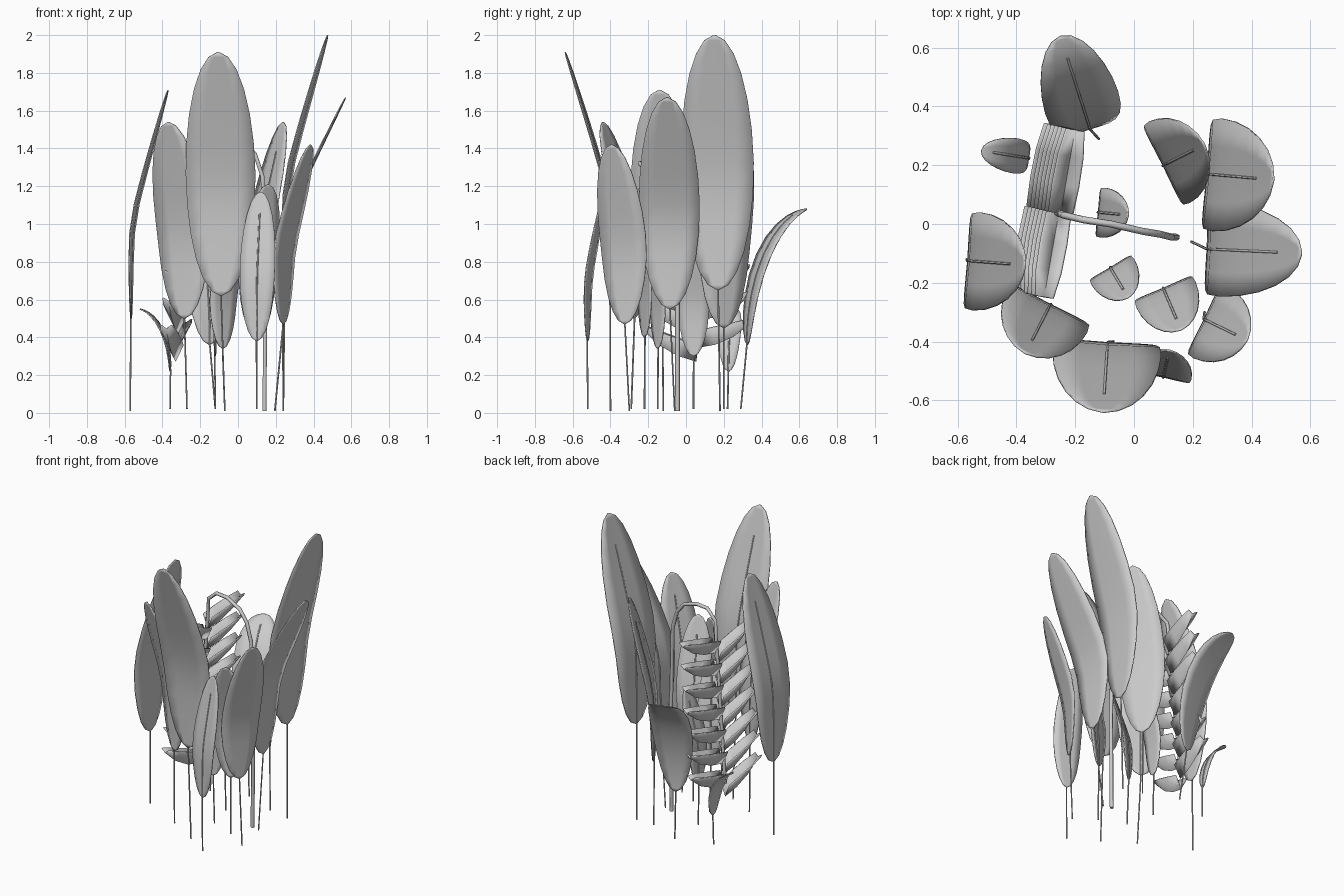
import bpy, math
from mathutils import Vector

if "Cube" in bpy.data.objects:
    bpy.data.objects.remove(bpy.data.objects["Cube"])


def mesh_object(name, verts, faces, thick, angle=40):
    me = bpy.data.meshes.new(name)
    me.from_pydata([tuple(v) for v in verts], [], faces)
    ob = bpy.data.objects.new(name, me)
    bpy.context.collection.objects.link(ob)
    mod = ob.modifiers.new("thickness", 'SOLIDIFY')
    mod.thickness = thick
    mod.offset = 0
    bpy.ops.object.select_all(action='DESELECT')
    ob.select_set(True)
    bpy.context.view_layer.objects.active = ob
    bpy.ops.object.shade_smooth_by_angle(angle=math.radians(angle))
    return ob


def tube(name, points, radius):
    cu = bpy.data.curves.new(name, 'CURVE')
    cu.dimensions = '3D'
    cu.bevel_depth = radius
    cu.bevel_resolution = 1
    cu.use_fill_caps = True
    sp = cu.splines.new('POLY')
    sp.points.add(len(points) - 1)
    for p, co in zip(sp.points, points):
        p.co = (*co, 1)
    ob = bpy.data.objects.new(name, cu)
    bpy.context.collection.objects.link(ob)
    return ob


def bend(s):
    # upright lower half, then a soft kink into a straight lean
    g = lambda u: (u + math.sqrt(u * u + 0.008)) / 2
    return (g(s - 0.42) - g(-0.42)) / (g(0.58) - g(-0.42))


def leaf(i, foot, low, tip, width, arc):
    foot, low, tip = Vector(foot), Vector(low), Vector(tip)
    lean = Vector((tip.x - low.x, tip.y - low.y, 0))
    out = lean.normalized()
    side = Vector((-out.y, out.x, 0))

    def spine(s):
        if arc:
            a = s * math.pi / 2
            h = 0.8 * math.sin(a) + 0.2 * s
            k = 0.85 * (1 - math.cos(a)) + 0.15 * s * s
        else:
            h, k = s, bend(s)
        return low + lean * k + Vector((0, 0, (tip.z - low.z) * h))

    n, across = 12, (-1, -0.5, 0, 0.5, 1)
    verts, faces = [], []
    for r in range(n + 1):
        s = (1 - math.cos(math.pi * (r + 0.12) / (n + 0.24))) / 2
        half = width / 2 * math.sqrt(max(0, 1 - (2 * s - 1) ** 2))
        for v in across:
            verts.append(spine(s) + side * half * v - out * 0.02 * half * abs(v))
    for r in range(n):
        for c in range(4):
            a = r * 5 + c
            faces.append((a, a + 1, a + 6, a + 5))
    mesh_object(f"leaf_blade_{i}", verts, faces, 0.006)
    # stalk running on as the midrib of the upper face
    rib = [foot] + [spine(k / 14) - out * 0.003 for k in range(13)]
    tube(f"leaf_stalk_{i}", rib, 0.0045)


# foot, blade bottom, tip, blade width, curls in an arc
leaves = [
    ((-.07, -.40, .01), (-.09, -.405, .62), (-.105, -.64, 1.91), .37, False),
    ((.24, .18, .01), (.25, .17, .65), (.475, .15, 2.0), .385, False),
    ((.195, -.06, .01), (.25, -.085, .55), (.57, -.10, 1.67), .32, False),
    ((-.57, -.12, .01), (-.565, -.125, .50), (-.37, -.14, 1.71), .335, False),
    ((-.27, -.29, .02), (-.285, -.275, .50), (-.37, -.44, 1.54), .31, False),
    ((.24, -.30, .01), (.24, -.325, .47), (.385, -.395, 1.42), .27, False),
    ((.10, -.52, .02), (.10, -.52, .38), (.12, -.43, 1.17), .19, False),
    ((.10, -.22, .02), (.10, -.22, .40), (.16, -.36, 1.21), .22, False),
    ((-.07, -.15, .02), (-.08, -.15, .34), (-.02, -.25, 1.0), .17, False),
    ((-.12, .04, .02), (-.12, .04, .30), (-.02, .03, .92), .17, False),
    ((.10, .20, .02), (.10, .20, .45), (.24, .27, 1.54), .31, False),
    ((-.12, .29, .02), (-.15, .325, .36), (-.25, .64, 1.08), .26, True),
    ((-.36, .22, .02), (-.36, .225, .22), (-.52, .25, .55), .12, True),
]
for i, spec in enumerate(leaves):
    leaf(i + 1, *spec)

# arching flower stem
tube("flower_stem", [(.14, -.045, .01), (.145, -.045, .65), (.13, -.045, 1.25),
                     (.09, -.035, 1.37), (.03, -.025, 1.44), (-.08, 0, 1.48),
                     (-.17, .014, 1.48), (-.24, .03, 1.42), (-.25, .035, 1.28)],
     0.012)

# hanging flower axis
top, bottom = Vector((-.25, .035, 1.30)), Vector((-.33, .055, .36))
tube("flower_axis", [top, bottom], 0.012)


# folded boat-shaped bract: distance, half width, keel depth
def bract(name, root, sign):
    along = Vector((.17, .98, 0)) * sign
    wide = Vector((.98, -.17, 0))
    up = Vector((0, 0, 1))
    slope = 0.22 if sign > 0 else 0.36
    verts = []
    for d, hw, depth in [(0, .04, .085), (.1, .044, .09),
                         (.2, .042, .07), (.29, .03, .02)]:
        rim = root + along * d + up * (d * slope)
        verts += [rim - wide * hw, rim - up * depth, rim + wide * hw]
    faces = []
    for r in range(3):
        for c in range(2):
            a = r * 3 + c
            faces.append((a, a + 1, a + 4, a + 3))
    mesh_object(name, verts, faces, 0.008, 25)


count = 14
for k in range(count):
    root = bottom.lerp(top, k / (count - 1))
    bract(f"flower_bract_{k + 1}", root, 1 if k % 2 else -1)
